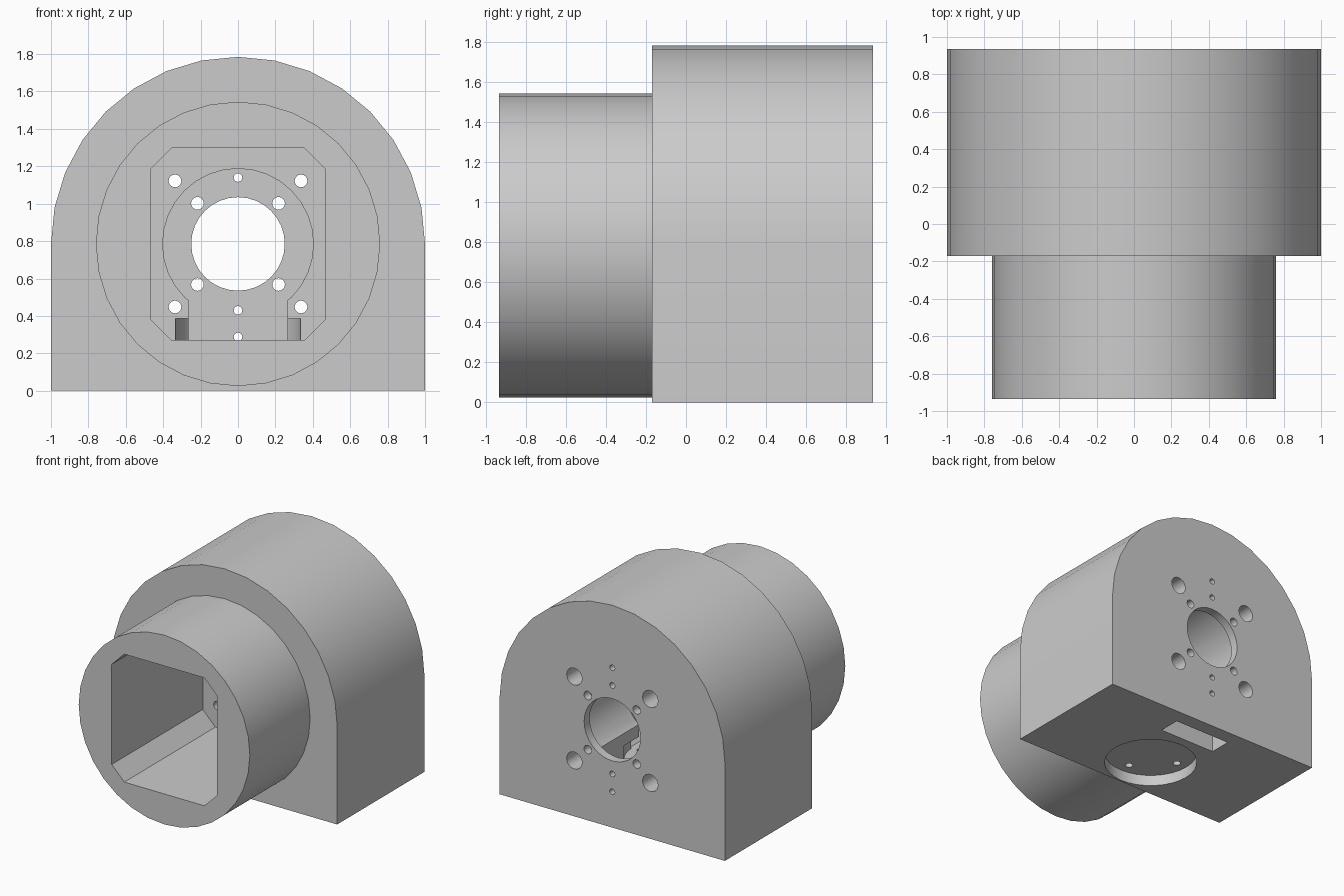
import bpy, bmesh, math
from mathutils import Vector

if "Cube" in bpy.data.objects:
    bpy.data.objects.remove(bpy.data.objects["Cube"], do_unlink=True)

AXIS_Z = 0.785                      # height of the main bore
FRONT, STEP, BACK = -0.935, -0.17, 0.935
POCKET_END, BORE_END = 0.22, 0.865

grey = bpy.data.materials.new("plain_grey")
grey.use_nodes = True
grey.diffuse_color = (0.6, 0.6, 0.6, 1)
grey.node_tree.nodes["Principled BSDF"].inputs["Base Color"].default_value = (0.6, 0.6, 0.6, 1)


def prism(name, points, direction):
    """Extrude a closed outline of 3D points along a vector."""
    bm = bmesh.new()
    face = bm.faces.new([bm.verts.new(p) for p in points])
    new = bmesh.ops.extrude_face_region(bm, geom=[face])["geom"]
    verts = [v for v in new if isinstance(v, bmesh.types.BMVert)]
    bmesh.ops.translate(bm, verts=verts, vec=Vector(direction))
    bmesh.ops.recalc_face_normals(bm, faces=bm.faces)
    mesh = bpy.data.meshes.new(name)
    bm.to_mesh(mesh)
    bm.free()
    mesh.materials.append(grey)
    obj = bpy.data.objects.new(name, mesh)
    bpy.context.collection.objects.link(obj)
    return obj


def along_y(name, outline, y0, y1):
    return prism(name, [(x, y0, z) for x, z in outline], (0, y1 - y0, 0))


def along_z(name, outline, z0, z1):
    return prism(name, [(x, y, z0) for x, y in outline], (0, 0, z1 - z0))


def circle(u, v, r, n=32):
    return [(u + r * math.cos(2 * math.pi * i / n), v + r * math.sin(2 * math.pi * i / n))
            for i in range(n)]


def rect(u0, u1, v0, v1):
    return [(u0, v0), (u1, v0), (u1, v1), (u0, v1)]


def combine(target, other, operation):
    """Apply a boolean and remove the second solid."""
    mod = target.modifiers.new("join", "BOOLEAN")
    mod.operation, mod.solver, mod.object = operation, "EXACT", other
    bpy.context.view_layer.objects.active = target
    bpy.ops.object.modifier_apply(modifier=mod.name)
    bpy.data.objects.remove(other, do_unlink=True)


# Arched body and round front barrel
arch = [(math.cos(math.pi * i / 16), AXIS_Z + math.sin(math.pi * i / 16)) for i in range(17)]
housing = along_y("housing", arch + [(-1, 0), (1, 0)], STEP, BACK)
combine(housing, along_y("barrel", circle(0, AXIS_Z, 0.76), FRONT, 0), "UNION")

cutters = []

# Chamfered square pocket from the front
w, low, high, c = 0.467, 0.27, 1.297, 0.112
pocket = [(-w + c, low), (w - c, low), (w, low + c), (w, high - c),
          (w - c, high), (-w + c, high), (-w, high - c), (-w, low + c)]
cutters.append(along_y("pocket", pocket, FRONT - 0.1, POCKET_END))

# Round bore with a channel down to the pocket floor, and the shaft hole
cutters.append(along_y("bore", circle(0, AXIS_Z, 0.403), 0.1, BORE_END))
cutters.append(along_y("channel", rect(-0.265, 0.265, low, AXIS_Z), 0.1, BORE_END))
cutters.append(along_y("shaft_hole", circle(0, AXIS_Z, 0.25), 0.5, BACK + 0.1))

# Counterbored corner holes and inner mounting holes
for sx in (-1, 1):
    for sz in (-1, 1):
        x, z = sx * 0.337, AXIS_Z + sz * 0.337
        cutters.append(along_y("corner_hole", circle(x, z, 0.034, 16), 0.15, BACK + 0.1))
        cutters.append(along_y("counterbore", circle(x, z, 0.068, 24), 0.45, BACK + 0.1))
        x, z = sx * 0.217, AXIS_Z + sz * 0.217
        cutters.append(along_y("inner_hole", circle(x, z, 0.034, 16), 0.8, BACK + 0.1))

# Pin holes above and below the shaft
for offset in (-0.497, -0.355, 0.355, 0.497):
    cutters.append(along_y("pin_hole", circle(0, AXIS_Z + offset, 0.023, 16), 0.84, BACK + 0.1))

# Underside: round recess, clearance above it, four screw holes, cable slot
cy = 0.2
cutters.append(along_z("base_recess", circle(0, cy, 0.355), -0.1, 0.09))
cutters.append(along_z("clearance", circle(0, cy, 0.337), low, 0.385))
for dx, dy in ((1, 0), (-1, 0), (0, 1), (0, -1)):
    cutters.append(along_z("base_hole", circle(dx * 0.26, cy + dy * 0.26, 0.03, 16), 0.05, 0.3))
cutters.append(along_z("cable_slot", rect(-0.255, 0.255, 0.635, 0.815), -0.1, 0.35))

for cutter in cutters:
    combine(housing, cutter, "DIFFERENCE")

# Smooth round walls, sharp edges
bpy.ops.object.select_all(action="DESELECT")
housing.select_set(True)
bpy.context.view_layer.objects.active = housing
bpy.ops.object.shade_smooth_by_angle(angle=math.radians(30))
